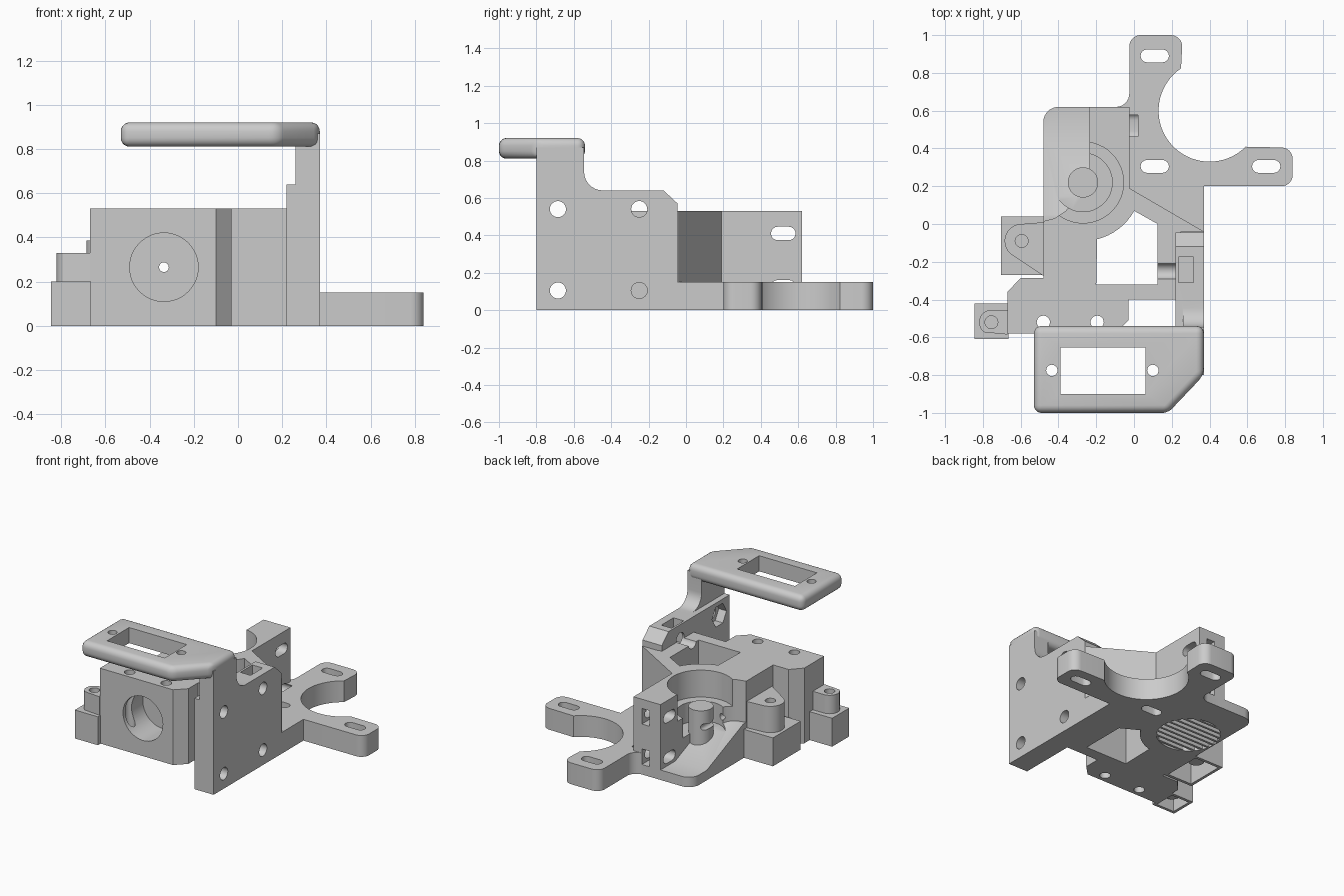
import bpy, bmesh
from math import cos, sin, radians
from mathutils import Vector

if "Cube" in bpy.data.objects:
    bpy.data.objects.remove(bpy.data.objects["Cube"], do_unlink=True)

grey = bpy.data.materials.new("plain grey")
grey.use_nodes = True
colour = (0.6, 0.6, 0.6, 1)
grey.diffuse_color = colour
grey.node_tree.nodes["Principled BSDF"].inputs["Base Color"].default_value = colour


def arc(cx, cy, r, a, b, n=8):
    return [(cx + r * cos(radians(a + (b - a) * i / n)),
             cy + r * sin(radians(a + (b - a) * i / n))) for i in range(n + 1)]


def prism(name, pts, lo, hi, axis="z", bevel=0):
    """Extrude an outline: (x, y) along z, (y, z) along x, (x, z) along y."""
    place = {"z": lambda u, v, w: (u, v, w), "x": lambda u, v, w: (w, u, v),
             "y": lambda u, v, w: (u, w, v)}[axis]
    bm = bmesh.new()
    ends = [[bm.verts.new(place(u, v, w)) for u, v in pts] for w in (lo, hi)]
    for ring in ends:
        bm.faces.new(ring)
    for i in range(len(pts)):
        bm.faces.new((ends[0][i - 1], ends[0][i], ends[1][i], ends[1][i - 1]))
    bmesh.ops.recalc_face_normals(bm, faces=bm.faces)
    if bm.calc_volume(signed=True) < 0:
        bmesh.ops.reverse_faces(bm, faces=bm.faces)
    if bevel:
        bmesh.ops.bevel(bm, geom=bm.edges[:], offset=bevel, segments=5, profile=0.5, affect="EDGES")
    mesh = bpy.data.meshes.new(name)
    bm.to_mesh(mesh)
    bm.free()
    obj = bpy.data.objects.new(name, mesh)
    mesh.materials.append(grey)
    bpy.context.collection.objects.link(obj)
    return obj


def box(name, x0, x1, y0, y1, z0, z1):
    return prism(name, [(x0, y0), (x1, y0), (x1, y1), (x0, y1)], z0, z1)


def rod(name, u, v, r, lo, hi, axis="z", n=48):
    return prism(name, arc(u, v, r, 0, 360 - 360 / n, n - 1), lo, hi, axis)


def slot(u, v, half, r, lo, hi, axis="z"):
    pts = arc(u + half - r, v, r, -90, 90) + arc(u - half + r, v, r, 90, 270)
    return prism("slot", pts, lo, hi, axis)


def boolean(obj, tool, operation="DIFFERENCE"):
    """Apply one cut or join; fall back to the other solver if it comes out empty."""
    tool.hide_render = True
    mod = obj.modifiers.new("cut", "BOOLEAN")
    mod.operation, mod.object = operation, tool
    for solver in ("EXACT", "FLOAT"):
        mod.solver = solver
        graph = bpy.context.evaluated_depsgraph_get()
        graph.update()
        mesh = bpy.data.meshes.new_from_object(obj.evaluated_get(graph))
        if mesh.polygons:
            obj.data = mesh
            break
    obj.modifiers.clear()
    bpy.data.objects.remove(tool, do_unlink=True)


# Carriage block with stepped back wall and chamfered front corners
block = [(-.67, -.58), (-.1, -.58), (-.03, -.51), (-.03, -.4), (.25, -.4), (.25, -.04),
         (.37, -.04), (-.025, .19), (-.025, .62), (-.235, .62), (-.235, .2), (-.31, .14),
         (-.36, .07), (-.42, .03), (-.48, .015), (-.48, -.285), (-.6, -.285), (-.67, -.36)]
body = prism("carriage_body", block, 0, .53)

# Motor mount with two arms round the motor opening
mount = ([(-.2, -.1), (.37, -.1)] + [(.37, .2)] + arc(.78, .26, .06, -90, 0)
         + arc(.78, .345, .06, 0, 90) + arc(.4, .6, .27, -45, -236, 32)
         + arc(.195, .94, .06, 0, 90) + arc(.035, .94, .06, 90, 180)
         + arc(-.095, .69, .07, 0, -90) + [(-.2, .62)])
boolean(body, prism("motor_mount", mount, 0, .15), "UNION")

# Thin rear floor, and the ramp rising towards the bore
floor = [(-.48, 0), (-.2, 0), (-.2, .62)] + arc(-.4, .54, .08, 90, 180)
boolean(body, prism("rear_floor", floor, 0, .07), "UNION")
ramp = [(0, .02), (.455, .02), (.455, .07), (.05, .24), (0, .24)]
boolean(body, prism("ramp", ramp, -.48, -.2, "x"), "UNION")

# Side plate with its raised neck, concave fillet and chamfer
plate = [(-.8, 0), (-.045, 0), (-.045, .57), (-.12, .64), (-.8, .64)]
boolean(body, prism("side_plate", plate, .22, .37, "x"), "UNION")
neck = ([(-.8, .6), (-.4, .6), (-.4, .64)] + arc(-.445, .74, .1, 270, 180) + [(-.545, .87), (-.8, .87)])
boolean(body, prism("neck", neck, .26, .37, "x"), "UNION")

# Stepped gear bore
boolean(body, rod("bore", -.27, .22, .215, .34, .6))
boolean(body, rod("bore_step", -.27, .22, .155, .2, .6))

# Central window through the carriage
window = [(-.2, -.32), (.125, -.32), (.125, 0)] + arc(-.27, .22, .31, -29, -76)
boolean(body, prism("window", window, -.1, .6))

# Front round recess and top screw holes
boolean(body, rod("front_recess", -.335, .265, .155, -.7, -.36, "y"))
for x in (-.48, -.195):
    boolean(body, rod("screw_hole", x, -.52, .035, -.1, .6, n=24))

# Motor slots
for x, y in ((.11, .89), (.11, .305), (.7, .305)):
    boolean(body, slot(x, y, .075, .034, -.1, .3))

# Rear wall slots with nut pockets
for z in (.41, .125):
    boolean(body, slot(.52, z, .066, .036, -.3, .02, "x"))
    boolean(body, box("nut_pocket", -.15, -.09, .46, .7, z - .055, z + .055))

# Side plate screw holes, hexagon nut traps and nut slot
for y, z, depth in ((-.685, .54, .1), (-.685, .105, .1), (-.25, .54, .1), (-.25, .105, .2)):
    boolean(body, rod("plate_hole", y, z, .043, depth, .5, "x", 32))
    if y < -.5:
        boolean(body, rod("nut_trap", y, z, .08, .1, .28, "x", 6))
boolean(body, box("nut_slot", .235, .315, -.31, -.175, .48, .7))

# Underside recess crossed by support ribs
boolean(body, rod("under_recess", -.27, .22, .205, -.1, .045))
for i in range(-4, 5):
    half = (.207 ** 2 - (i * .045) ** 2) ** .5
    box("support_rib", -.27 - half, -.27 + half, .212 + i * .045, .228 + i * .045, .002, .05)

# Gear post
post = rod("gear_post", -.27, .22, .08, .05, .38)

# Hollow side tabs with screw bosses
tabs = (("front_tab", -.845, -.67, -.61, -.42, -.755, -.52, .065, .33, [(-.67, -.585), (-.67, -.455)]),
        ("rear_tab", -.705, -.48, -.27, .04, -.595, -.09, .09, .385, [(-.47, -.28), (-.47, .01)]))
for name, x0, x1, y0, y1, cx, cy, r, top, ends in tabs:
    tab = box(name, x0, x1 + .005, y0, y1, 0, .2)
    boolean(tab, box("hollow", x0 + .02, x1 - .015, y0 + .02, y1 - .02, -.1, .17))
    boss = prism(name + "_boss", [ends[1]] + arc(cx, cy, r, 90, 235, 16) + [ends[0]], .17, top)
    for part in (tab, boss):
        boolean(part, rod("boss_hole", cx, cy, .034, .1, .5, n=32))
    sleeve = rod(name + "_sleeve", cx, cy, .05, .06, .19, n=32)
    boolean(sleeve, rod("sleeve_hole", cx, cy, .034, .1, .5, n=32))

# Small sight hole running front to back
for part in (body, post):
    boolean(part, rod("sight_hole", -.335, .265, .022, -.7, .7, "y", 24))

# Rounded servo arm with its window and screw holes
outline = [(-.53, -1), (.18, -1), (.37, -.8), (.37, -.54), (-.53, -.54)]
arm = prism("servo_arm", outline, .81, .92, bevel=.04)
boolean(arm, box("servo_window", -.39, .06, -.9, -.655, .7, 1))
for x in (-.435, .1):
    boolean(arm, rod("servo_hole", x, -.775, .03, .7, 1, n=24))

# Smooth shading on curves, sharp edges kept
for obj in bpy.context.scene.objects:
    obj.select_set(obj.type == "MESH")
    if obj.type == "MESH":
        bpy.context.view_layer.objects.active = obj
bpy.ops.object.shade_smooth_by_angle(angle=radians(30))
